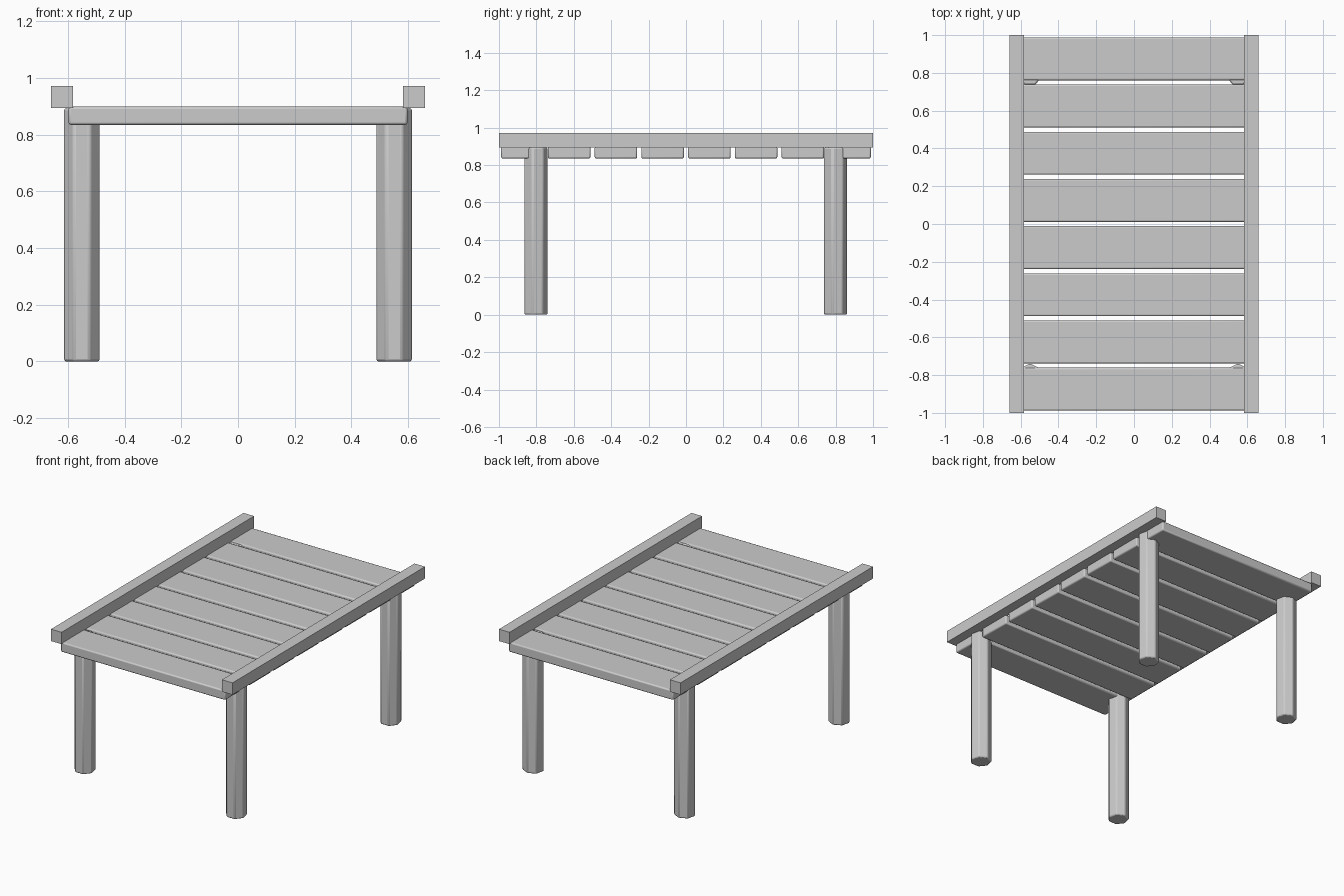
import bpy
import math

cube = bpy.data.objects.get("Cube")
if cube:
    bpy.data.objects.remove(cube, do_unlink=True)

wood = bpy.data.materials.new("plain grey")
wood.use_nodes = True
GREY = (0.6, 0.6, 0.6, 1)
wood.diffuse_color = GREY
wood.node_tree.nodes["Principled BSDF"].inputs["Base Color"].default_value = GREY


def finish(name, bevel):
    obj = bpy.context.object
    obj.name = name
    obj.data.materials.append(wood)
    bpy.ops.object.transform_apply(location=False, rotation=True, scale=True)
    if bevel:
        mod = obj.modifiers.new("Soft edges", "BEVEL")
        mod.width = bevel
        mod.segments = 2
        mod.limit_method = "ANGLE"
        mod.angle_limit = math.radians(30)
    bpy.ops.object.shade_smooth_by_angle(angle=math.radians(30))
    return obj


def box(name, low, high, bevel=0):
    centre = [(a + b) / 2 for a, b in zip(low, high)]
    bpy.ops.mesh.primitive_cube_add(size=1, location=centre)
    bpy.context.object.scale = [b - a for a, b in zip(low, high)]
    return finish(name, bevel)


# Deck planks laid crosswise with narrow gaps
PLANKS, WIDTH, END = 8, 0.227, 0.988
pitch = (2 * END - WIDTH) / (PLANKS - 1)
for i in range(PLANKS):
    y = -END + i * pitch
    box(f"plank_{i + 1}", (-0.598, y, 0.835), (0.598, y + WIDTH, 0.899), 0.008)

# Side rails and seven-sided legs
LEG_TOP = 0.894
for side, sx in (("left", 1), ("right", -1)):
    x0, x1 = sorted((sx * 0.583, sx * 0.66))
    box(f"{side}_rail", (x0, -1, 0.894), (x1, 1, 0.972))
    for end, y in (("front", -0.805), ("back", 0.797)):
        # One corner of each leg points to the back
        bpy.ops.mesh.primitive_cylinder_add(
            vertices=7, radius=0.066, depth=LEG_TOP,
            location=(sx * 0.551, y, LEG_TOP / 2))
        finish(f"{end}_{side}_leg", 0.008)
